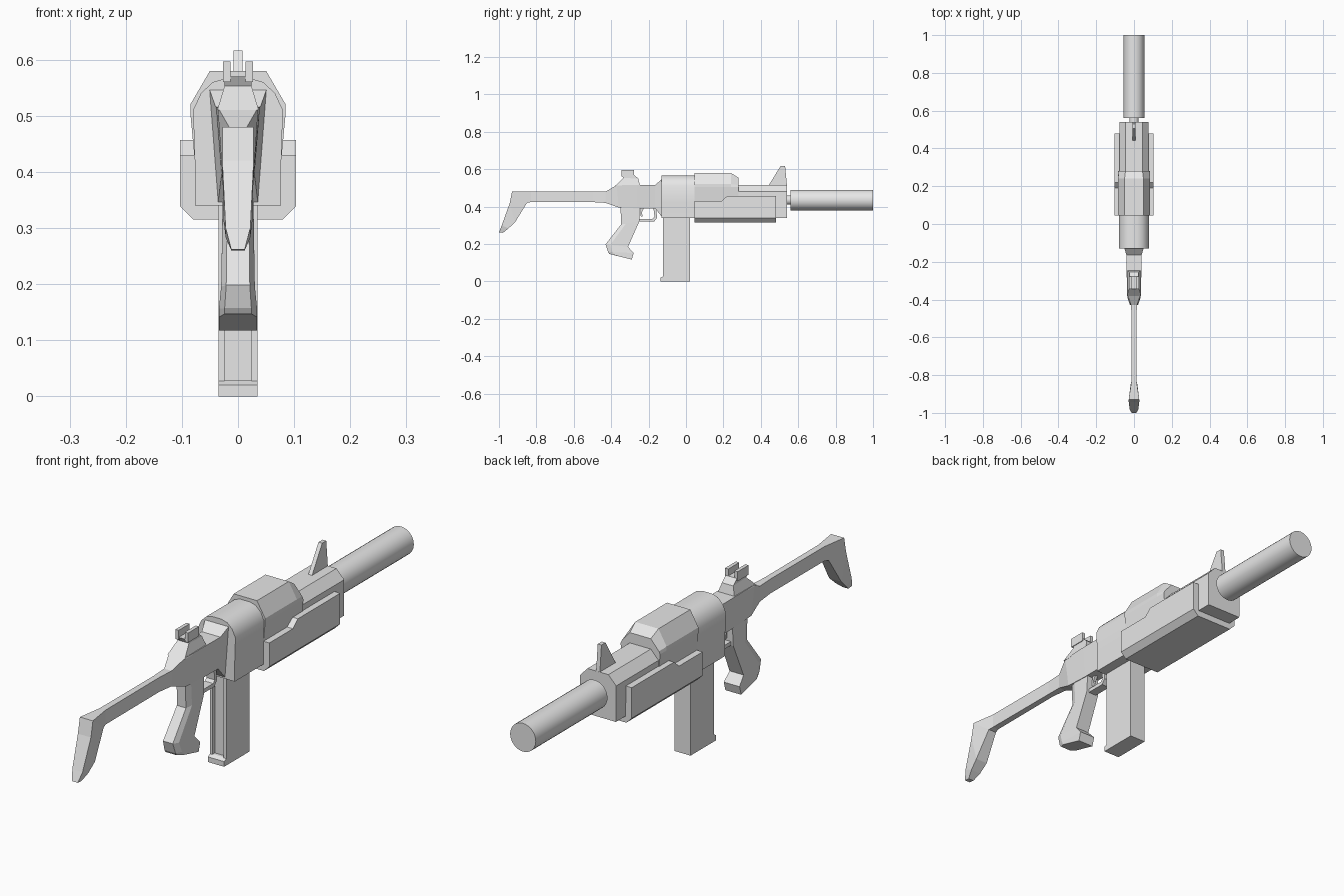
import bpy, bmesh, math
from mathutils import Matrix

cube = bpy.data.objects.get("Cube")
if cube:
    bpy.data.objects.remove(cube, do_unlink=True)

grey = bpy.data.materials.new("plain_grey")
grey.use_nodes = True
grey.diffuse_color = (0.8, 0.8, 0.8, 1)
grey.node_tree.nodes["Principled BSDF"].inputs["Base Color"].default_value = (0.8, 0.8, 0.8, 1)


def finish(name, bm, smooth=False):
    bmesh.ops.recalc_face_normals(bm, faces=bm.faces)
    mesh = bpy.data.meshes.new(name)
    bm.to_mesh(mesh)
    bm.free()
    mesh.materials.append(grey)
    obj = bpy.data.objects.new(name, mesh)
    bpy.context.scene.collection.objects.link(obj)
    if smooth:
        bpy.ops.object.select_all(action="DESELECT")
        obj.select_set(True)
        bpy.context.view_layer.objects.active = obj
        bpy.ops.object.shade_smooth_by_angle(angle=math.radians(32))
    return obj


def loft(name, rings, smooth=False):
    """Skin a row of closed rings and cap both ends."""
    bm = bmesh.new()
    rows = [[bm.verts.new(p) for p in ring] for ring in rings]
    n = len(rows[0])
    for a, b in zip(rows, rows[1:]):
        for i in range(n):
            j = (i + 1) % n
            bm.faces.new((a[i], a[j], b[j], b[i]))
    bm.faces.new(rows[0])
    bm.faces.new(rows[-1])
    return finish(name, bm, smooth)


def section(y, half):
    """Mirror a half outline of (x, z) points into a ring at depth y."""
    return [(x, y, z) for x, z in half] + [(-x, y, z) for x, z in reversed(half)]


def bar(name, stations):
    """Four-sided bar; each station is y, z, half width on one edge, then on the other."""
    return loft(name, [[(w, y, z), (v, b, c), (-v, b, c), (-w, y, z)]
                       for y, z, w, b, c, v in stations])


def plate(name, profile, x0, x1):
    """Extrude a side profile of (y, z) points across x."""
    return loft(name, [[(x, y, z) for y, z in profile] for x in (x0, x1)])


def cylinder(name, radius, y0, y1, z, sides):
    bm = bmesh.new()
    bmesh.ops.create_cone(bm, cap_ends=True, segments=sides, radius1=radius, radius2=radius,
                          depth=y1 - y0, matrix=Matrix.Translation((0, (y0 + y1) / 2, z))
                          @ Matrix.Rotation(math.pi / 2, 4, "X"))
    return finish(name, bm, True)


# Receiver with a rounded top
round_top = [(0.02, 0.567), (0.045, 0.56), (0.066, 0.54), (0.08, 0.51), (0.077, 0.42), (0.077, 0.34)]
loft("receiver", [section(y, round_top) for y in (-0.13, 0.05)], smooth=True)

# Raised cover, sloping at its front end
cover = [(0.05, 0.58), (0.085, 0.52), (0.085, 0.505), (0.077, 0.42), (0.077, 0.34)]
cover_front = [(0.045, 0.555), (0.08, 0.515)] + cover[2:]
loft("top_cover", [section(0.045, cover), section(0.24, cover), section(0.28, cover_front)])

# Front housing around the barrel
housing = [(0.045, 0.515), (0.078, 0.48), (0.077, 0.34)]
loft("barrel_housing", [section(y, housing) for y in (0.26, 0.54)])

# Handguard with a stepped upper edge and chamfered underside
loft("handguard", [section(y, [(0.103, z), (0.103, 0.338), (0.08, 0.315)])
                   for y, z in ((0.045, 0.43), (0.19, 0.43), (0.22, 0.457), (0.48, 0.457))])

# Muzzle
cylinder("barrel", 0.025, 0.5, 0.58, 0.435, 16)
cylinder("muzzle_cylinder", 0.055, 0.56, 1.0, 0.435, 28)

# Sights
plate("front_sight", [(0.44, 0.51), (0.505, 0.616), (0.53, 0.616), (0.54, 0.51)], -0.008, 0.008)
bar("rear_sight_base", [(-0.38, 0.51, 0.037, -0.245, 0.51, 0.037),
                        (-0.335, 0.553, 0.024, -0.255, 0.55, 0.024),
                        (-0.345, 0.57, 0.024, -0.278, 0.57, 0.024)])
for side, name in ((1, "left"), (-1, "right")):
    plate("rear_sight_prong_" + name,
          [(-0.345, 0.56), (-0.345, 0.597), (-0.278, 0.597), (-0.278, 0.56)],
          side * 0.013, side * 0.027)

# Neck tapering from the receiver into the thin stock
bar("neck_and_stock", [(-0.125, 0.55, 0.052, -0.125, 0.34, 0.036),
                       (-0.165, 0.516, 0.04, -0.165, 0.39, 0.03),
                       (-0.26, 0.516, 0.039, -0.26, 0.39, 0.029),
                       (-0.37, 0.515, 0.036, -0.36, 0.395, 0.028),
                       (-0.43, 0.48, 0.016, -0.43, 0.42, 0.016),
                       (-0.5, 0.48, 0.012, -0.5, 0.424, 0.012),
                       (-0.83, 0.48, 0.013, -0.83, 0.424, 0.013),
                       (-0.93, 0.48, 0.028, -0.85, 0.42, 0.018),
                       (-0.942, 0.42, 0.028, -0.915, 0.315, 0.026),
                       (-0.985, 0.3, 0.022, -0.95, 0.283, 0.022),
                       (-1.0, 0.262, 0.012, -0.978, 0.26, 0.012)])

# Pistol grip: front edge, side corner and narrower back edge
grip = []
for front, front_z, back, back_z, w in ((-0.247, 0.4, -0.35, 0.4, 0.026),
                                        (-0.25, 0.32, -0.347, 0.305, 0.028),
                                        (-0.31, 0.185, -0.43, 0.198, 0.03),
                                        (-0.28, 0.152, -0.417, 0.157, 0.034),
                                        (-0.29, 0.117, -0.41, 0.147, 0.034)):
    mid, mid_z = back + 0.025, back_z + (front_z - back_z) * 0.2
    grip.append([(w, front, front_z), (w, mid, mid_z), (w * 0.7, back, back_z),
                 (-w * 0.7, back, back_z), (-w, mid, mid_z), (-w, front, front_z)])
loft("pistol_grip", grip)

# Trigger and its guard
bar("trigger_guard", [(-0.26, 0.32, 0.018, -0.26, 0.335, 0.018),
                      (-0.17, 0.32, 0.018, -0.178, 0.335, 0.018),
                      (-0.155, 0.34, 0.018, -0.168, 0.345, 0.018),
                      (-0.16, 0.4, 0.018, -0.175, 0.4, 0.018)])
plate("trigger", [(-0.243, 0.4), (-0.22, 0.4), (-0.236, 0.37), (-0.232, 0.345), (-0.244, 0.35)],
      -0.006, 0.006)

# Magazine with a channel down its rear face and a lipped base
channel = [(0.035, 0.022), (0.035, -0.122), (0.024, -0.122), (0.024, -0.108)]
ring = channel + [(-x, y) for x, y in reversed(channel)]
loft("magazine", [[(x, y, z) for x, y in ring] for z in (0.02, 0.36)])
plate("magazine_base", [(0.022, 0), (-0.135, 0), (-0.135, 0.02), (-0.12, 0.028), (0.022, 0.028)],
      -0.035, 0.035)
